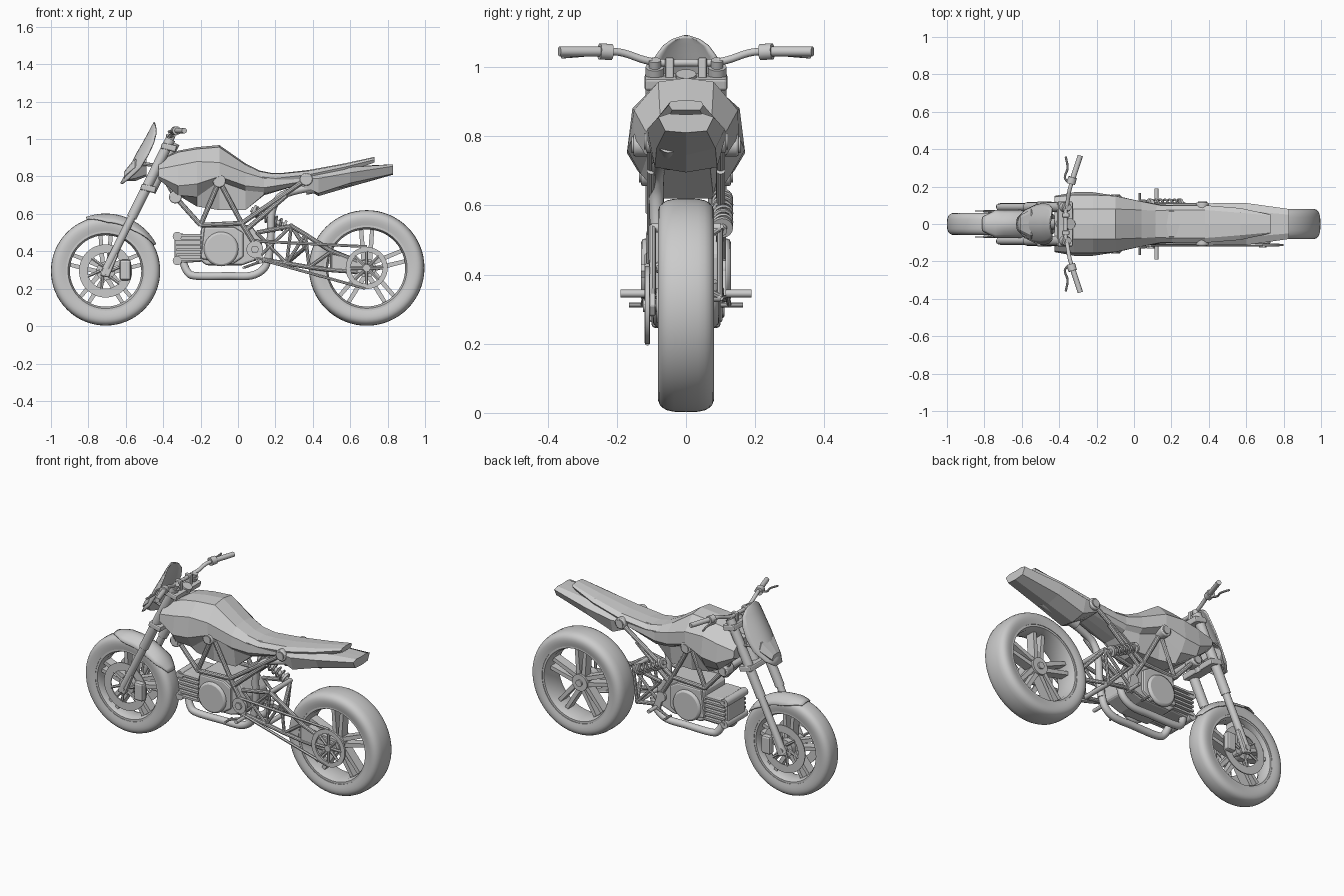
import bpy, bmesh
from math import sin, cos, pi, radians
from mathutils import Vector

if "Cube" in bpy.data.objects:
    bpy.data.objects.remove(bpy.data.objects["Cube"])

smooth = []

def make(name, verts, faces, mirror=False, soft=False, bevel=0):
    me = bpy.data.meshes.new(name)
    me.from_pydata([tuple(v) for v in verts], [], faces)
    bm = bmesh.new()
    bm.from_mesh(me)
    bmesh.ops.recalc_face_normals(bm, faces=bm.faces)
    bm.to_mesh(me)
    bm.free()
    o = bpy.data.objects.new(name, me)
    bpy.context.collection.objects.link(o)
    if bevel:
        b = o.modifiers.new("bevel", 'BEVEL')
        b.width, b.segments, b.limit_method = bevel, 2, 'ANGLE'
    if mirror:
        m = o.modifiers.new("mirror", 'MIRROR')
        m.use_axis = (False, True, False)
        m.use_mirror_merge = False
    if soft:
        smooth.append(o)
    return o

def rings(name, loops, closed=False, **kw):
    """Skin a list of equal-length vertex loops."""
    n, m = len(loops[0]), len(loops)
    faces = [(i*n+j, i*n+(j+1) % n, (i+1) % m*n+(j+1) % n, (i+1) % m*n+j)
             for i in range(m if closed else m-1) for j in range(n)]
    if not closed:
        faces += [tuple(range(n)), tuple(range((m-1)*n, m*n))]
    return make(name, [v for l in loops for v in l], faces, **kw)

def prism(name, pts, y0, y1, **kw):
    return rings(name, [[(x, y, z) for x, z in pts] for y in (y0, y1)], **kw)

def box(name, x0, x1, y0, y1, z0, z1, **kw):
    return prism(name, [(x0, z0), (x1, z0), (x1, z1), (x0, z1)], y0, y1, **kw)

def cyl(name, x, z, r, y0, y1, n=28, **kw):
    return prism(name, [(x+r*cos(2*pi*i/n), z+r*sin(2*pi*i/n)) for i in range(n)], y0, y1, soft=True, **kw)

def lathe(name, x, z, prof, n=64, **kw):
    return rings(name, [[(x+r*cos(2*pi*i/n), y, z+r*sin(2*pi*i/n)) for r, y in prof]
                        for i in range(n)], closed=True, soft=True, **kw)

def tube(name, pts, r, n=12, curve=0, **kw):
    p = [Vector(v) for v in pts]
    if curve:
        q = [p[0]*2-p[1]] + p + [p[-1]*2-p[-2]]
        p = [0.5*(2*b+(c-a)*t+(2*a-5*b+4*c-d)*t*t+(3*b-a-3*c+d)*t**3)
             for a, b, c, d in zip(q, q[1:], q[2:], q[3:]) for t in [k/curve for k in range(curve)]] + [p[-1]]
    u, loops = None, []
    for i, c in enumerate(p):
        t = (p[min(i+1, len(p)-1)] - p[max(i-1, 0)]).normalized()
        u = t.orthogonal() if u is None else u - t*u.dot(t)
        u.normalize()
        w = t.cross(u)
        loops.append([c + r*(u*cos(2*pi*k/n) + w*sin(2*pi*k/n)) for k in range(n)])
    return rings(name, loops, soft=True, **kw)

def loft(name, secs, **kw):
    """Body from half cross-sections (x, [(y, z), ...]) running top centre to bottom."""
    return rings(name, [[(x, y, z) for y, z in h] + [(x, -y, z) for y, z in reversed(h[1:])]
                        for x, h in secs], **kw)

# Wheels: tyre, rim, hub, five twin spokes
def wheel(name, cx, cz, R, w, r0, hub):
    arc = [pi*i/16 for i in range(17)]
    side = lambda c: (abs(c)**.65)*(1 if c > 0 else -1)
    lathe(name+"_tyre", cx, cz, [(r0+(R-r0)*sin(a)**.9 if 0 < a < 3.1 else r0, w*1.07*side(cos(a))*(.82+.32*sin(a))) for a in arc])
    e = w*0.84
    lathe(name+"_rim", cx, cz, [(r0+.008, -e), (r0-.012, -e), (r0-.022, -e*.6), (r0-.022, e*.6), (r0-.012, e), (r0+.008, e)])
    cyl(name+"_hub", cx, cz, .05, -w, hub)
    for k in range(5):
        a = 2*pi*k/5 + pi/2
        for s in (-1, 1):
            P = lambda rad, ang: (cx+rad*cos(a+s*ang), cz+rad*sin(a+s*ang))
            prism(name+"_spoke", [P(.03, .1), P(.045, .7), P(r0-.012, .19), P(r0-.012, .09)], -.028, .028)

FX, FZ, RX, RZ = -.708, .295, .688, .311
wheel("front", FX, FZ, .292, .062, .213, .062)
wheel("rear", RX, RZ, .309, .085, .228, .04)

# Front brakes
lathe("front_brake_disc", FX, FZ, [(.095, .066), (.142, .066), (.142, .072), (.095, .072)], mirror=True)
for k in range(6):
    a = k*pi/3
    tube("disc_carrier", [(FX+r*cos(a+o), .068, FZ+r*sin(a+o)) for r, o in ((.03, 0), (.1, .3))], .008, 6, mirror=True)
box("front_caliper", FX+.075, FX+.135, .055, .1, FZ-.05, FZ+.06, mirror=True, bevel=.012)
cyl("front_axle", FX, FZ, .018, -.11, .11)

# Front mudguard
va, ns = [], 9
for i in range(19):
    a = radians(28 + 82*i/18)
    for j in range(ns):
        s = -1+2*j/(ns-1)
        w = .076*min(1, .45+i/6, .5+(18-i)/6)
        r = .307-.045*s*s*min(1, .2+i/8, .2+(18-i)/6)
        va.append((FX+r*cos(a), w*s, FZ+r*sin(a)))
g = make("front_mudguard", va, [(i*ns+j, i*ns+j+1, (i+1)*ns+j+1, (i+1)*ns+j) for i in range(18) for j in range(ns-1)], soft=True)
g.modifiers.new("thick", 'SOLIDIFY').thickness = .006

# Fork, clamps and steering stem
fork = lambda z, y=.09, d=0: (-.708+(z-.3)*.497+d, y, z)
tube("fork_slider", [fork(.28), fork(.62)], .021, 16, mirror=True)
tube("fork_upper_tube", [fork(.58), fork(1.0)], .027, 16, mirror=True)
tube("fork_cap", [fork(.99), fork(1.02)], .018, 12, mirror=True)
prism("fork_foot", [(-.74, .27), (-.69, .26), (-.64, .38), (-.66, .42)], .078, .106, mirror=True, bevel=.008)
for z in (.74, .96):
    x = fork(z)[0]
    prism("fork_clamp", [(x-.035, z-.01), (x+.045, z-.03), (x+.055, z+.005), (x-.025, z+.022)], -.12, .12, bevel=.008)
tube("steering_stem", [fork(.72, 0, .03), fork(.98, 0, .03)], .03, 16)

# Handlebar, grips, levers, clamps
tube("handlebar", [(-.365, 0, 1.012), (-.365, .07, 1.012), (-.355, .12, 1.02), (-.345, .18, 1.04), (-.33, .23, 1.045), (-.29, .35, 1.045)], .011, 12, 4, mirror=True)
tube("grip", [(-.328, .24, 1.045), (-.287, .366, 1.045)], .0145, 14, mirror=True)
tube("switch_block", [(-.338, .215, 1.043), (-.328, .25, 1.045)], .024, 12, mirror=True)
tube("lever", [(-.35, .22, 1.045), (-.37, .25, 1.04), (-.355, .3, 1.035), (-.365, .36, 1.03)], .006, 8, 4, mirror=True)
box("bar_clamp", -.385, -.345, .035, .06, .96, 1.028, mirror=True, bevel=.006)

# Headlight shield
rows = [(-.63, .765, .035), (-.61, .80, .075), (-.575, .86, .105), (-.54, .93, .112), (-.505, .99, .105),
        (-.478, 1.04, .09), (-.462, 1.07, .066), (-.453, 1.085, .04), (-.45, 1.092, .01)]
vs, n = [], 11
for x, z, w in rows:
    for j in range(n):
        s = -1+2*j/(n-1)
        vs.append((x+.055*s*s*(w/.11)**2, w*s, z-.012*s*s*(w/.11)))
sh = make("headlight_shield", vs, [(i*n+j, i*n+j+1, (i+1)*n+j+1, (i+1)*n+j) for i in range(len(rows)-1) for j in range(n-1)], soft=True)
sh.modifiers.new("thick", 'SOLIDIFY').thickness = .008
loft("headlight", [(-.61, [(0, .825), (.03, .82), (.045, .80), (.025, .78), (0, .775)]),
                   (-.55, [(0, .90), (.06, .89), (.08, .85), (.05, .79), (0, .775)]),
                   (-.49, [(0, .91), (.05, .90), (.06, .86), (.04, .81), (0, .80)])])
tube("headlight_bracket", [(-.53, .06, .87), (-.44, .09, .86)], .01, 8, mirror=True)

# Tank with side shrouds flaring over a narrower airbox
loft("fuel_tank", [
    (-.425, [(0, .885), (.09, .885), (.145, .84), (.15, .80), (.11, .785), (.06, .785), (0, .785)]),
    (-.32, [(0, .938), (.08, .93), (.155, .86), (.17, .75), (.14, .70), (.08, .70), (0, .72)]),
    (-.22, [(0, .957), (.08, .947), (.155, .88), (.17, .76), (.13, .69), (.085, .64), (0, .64)]),
    (-.10, [(0, .968), (.08, .957), (.15, .875), (.152, .80), (.10, .775), (.085, .62), (0, .62)]),
    (.04, [(0, .87), (.075, .862), (.12, .82), (.12, .75), (.095, .725), (.08, .62), (0, .62)]),
    (.14, [(0, .82), (.07, .815), (.10, .79), (.105, .74), (.09, .715), (.07, .705), (0, .70)]),
    (.36, [(0, .82), (.06, .815), (.09, .79), (.09, .775), (.07, .765), (.05, .765), (0, .765)])])

# Seat and tail
loft("seat", [
    (.10, [(0, .835), (.07, .83), (.10, .80), (.09, .77), (0, .77)]),
    (.20, [(0, .815), (.075, .812), (.10, .79), (.09, .765), (0, .765)]),
    (.38, [(0, .835), (.075, .83), (.10, .81), (.085, .78), (0, .78)]),
    (.57, [(0, .87), (.06, .865), (.085, .85), (.07, .82), (0, .82)]),
    (.73, [(0, .905), (.045, .90), (.05, .89), (.04, .875), (0, .875)])])
loft("tail_fairing", [
    (.33, [(0, .80), (.08, .80), (.10, .79), (.095, .755), (0, .755)]),
    (.43, [(0, .82), (.085, .815), (.112, .79), (.09, .71), (0, .695)]),
    (.60, [(0, .855), (.07, .85), (.112, .82), (.085, .765), (0, .745)]),
    (.83, [(0, .862), (.05, .865), (.08, .855), (.06, .815), (0, .81)])])

# Engine: crankcase, covers, finned cylinder
prism("crankcase", [(-.20, .35), (-.17, .325), (.02, .325), (.12, .36), (.13, .46), (.07, .54), (-.17, .545), (-.20, .52)], -.1, .1, bevel=.012)
prism("side_cover", [(-.20, .36), (-.03, .33), (.03, .37), (.03, .50), (-.02, .53), (-.18, .53)], .09, .115, mirror=True, bevel=.01)
cyl("round_cover", -.09, .412, .092, .10, .13, 32, mirror=True, bevel=.012)
prism("cylinder_head", [(-.34, .35), (-.325, .335), (-.19, .345), (-.19, .49), (-.325, .495), (-.34, .48)], -.085, .085, bevel=.01)
for k in range(6):
    z = .35 + k*.026
    box("cooling_fin", -.33, -.195, -.105, .105, z, z+.012)
for z in (.35, .48):
    cyl("cam_cap", -.325, z, .024, -.1, .1, 16)

# Frame trellis and mounting bosses
A, B, C, D, E, F = (-.335, .69), (-.10, .775), (.365, .785), (-.20, .54), (.02, .55), (.10, .42)
for p, q in ((A, D), (B, D), (B, E), (C, E), (E, F), (A, B), (D, E), ((-.42, .84), A), ((.26, .70), (.05, .52))):
    tube("frame_tube", [(p[0], .1, p[1]), (q[0], .1, q[1])], .013, 10, mirror=True)
for (x, z), y in ((A, .13), (B, .152), (C, .115)):
    cyl("frame_boss", x, z, .034, .06, y, 24, mirror=True, bevel=.006)
    cyl("boss_cap", x, z, .024, y-.01, y+.006, 20, mirror=True)
for x, z in (A, C):
    cyl("frame_cross_tube", x, z, .02, -.1, .1, 14)

# Single-sided swingarm: short trellis both sides, long arm on the chain side
up = [(.10, .50), (.285, .535), (.36, .49), (.50, .40), (.64, .345)]
lo = [(.10, .36), (.26, .335), (.38, .315), (.50, .30), (.64, .29)]
path = lambda pts, y=-.098: [(x, y, z) for x, z in pts]
for nm, pts in (("upper", up), ("lower", lo)):
    tube("swingarm_%s_front" % nm, path(pts[:2]), .012, 10, mirror=True)
    tube("swingarm_%s_rear" % nm, path(pts[1:]), .012, 10)
for p, q in ((lo[0], up[1]), (up[1], lo[1]), (up[0], lo[1])):
    tube("swingarm_brace", path([p, q]), .009, 8, mirror=True)
for p, q in ((lo[1], up[2]), (up[2], lo[2]), (lo[2], up[3]), (up[3], lo[3])):
    tube("swingarm_rear_brace", path([p, q]), .009, 8)
for a in (lo[1], up[1]):
    tube("swingarm_diagonal", [(a[0], .098, a[1]), (.36, -.09, .42)], .011, 10)
    cyl("swingarm_cross_tube", a[0], a[1], .014, -.1, .1, 12)
prism("axle_plate", [(.50, .29), (.71, .28), (.73, .31), (.71, .345), (.50, .385)], -.106, -.088, bevel=.005)
cyl("swingarm_pivot", .09, .415, .03, -.115, .115, 20)
cyl("rear_axle", RX, RZ, .02, -.125, .05, 16)

# Chain drive
lathe("rear_sprocket", RX, RZ, [(.085, -.118), (.112, -.118), (.112, -.106), (.085, -.106)])
for k in range(8):
    a = k*pi/4
    tube("sprocket_spoke", [(RX+r*cos(a), -.112, RZ+r*sin(a)) for r in (.02, .09)], .008, 6)
cyl("front_sprocket", .09, .41, .045, -.12, -.1, 20)
cyl("sprocket_nut", .09, .41, .022, -.13, -.1, 6)
for p, q in (((.09, .455), (.69, .425)), ((.09, .365), (.68, .202))):
    tube("chain_run", path([p, q], -.112), .008, 6)

# Rear shock with coil spring
s0, s1 = Vector((.07, .105, .625)), Vector((.27, .105, .525))
d = (s1-s0).normalized()
u, v = Vector((0, 1, 0)), d.cross(Vector((0, 1, 0)))
tube("shock_body", [s0, s1], .014, 12)
tube("shock_spring", [s0.lerp(s1, .1+.75*i/96)+.026*(u*cos(i*pi/8)+v*sin(i*pi/8)) for i in range(97)], .006, 6)
for t in (.07, .88):
    tube("shock_collar", [s0.lerp(s1, t-.03), s0.lerp(s1, t+.03)], .031, 16)

# Exhaust: low headers, riser and under-seat silencer
tube("exhaust_header", [(-.30, .055, .36), (-.27, .07, .29), (-.22, .075, .268), (-.05, .075, .268), (.07, .075, .27), (.14, .075, .31), (.165, .075, .38)], .021, 14, 5, mirror=True)
tube("exhaust_riser", [(.165, -.075, .36), (.175, -.08, .48), (.178, -.085, .59), (.20, -.085, .66), (.26, -.08, .71), (.45, -.06, .755)], .021, 14, 5)
tube("silencer", [(.36, -.05, .735), (.60, -.05, .785)], .034, 18)

# Foot pegs and pedals
cyl("foot_peg", .12, .345, .011, .09, .19, 12, mirror=True)
cyl("pedal_tip", .03, .312, .007, .10, .165, 10, mirror=True)
tube("pedal_arm", [(.12, .118, .345), (.03, .125, .312)], .007, 8, mirror=True)
prism("peg_bracket", [(.07, .44), (.11, .44), (.14, .34), (.10, .33)], .1, .115, mirror=True)

# Smooth the rounded parts
bpy.ops.object.select_all(action='DESELECT')
for o in smooth:
    o.select_set(True)
bpy.context.view_layer.objects.active = smooth[0]
bpy.ops.object.shade_smooth_by_angle(angle=radians(35))
